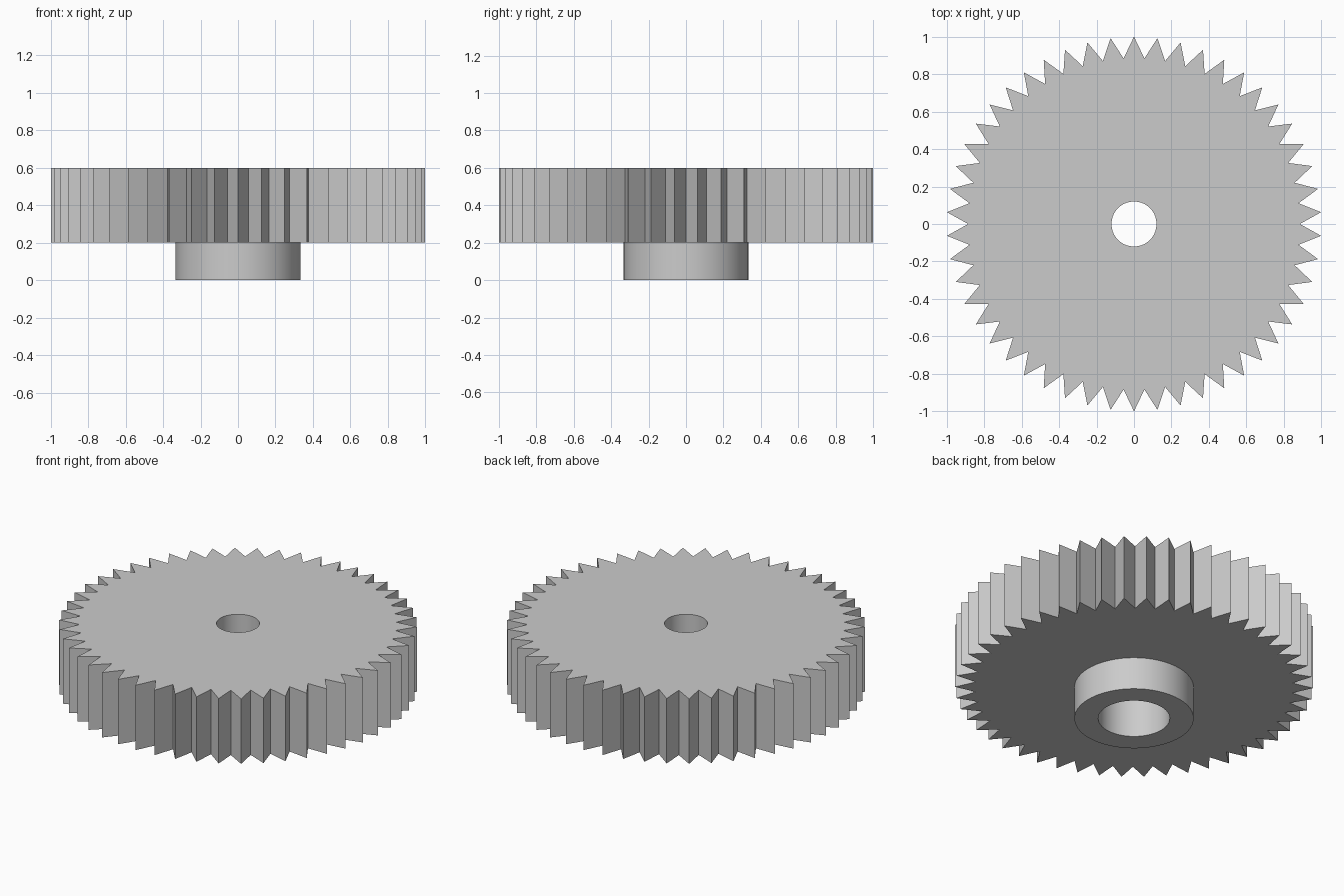
import bpy, bmesh
from math import sin, cos, pi, radians

TEETH = 50
STEPS = TEETH * 2          # one tip and one valley per tooth
TIP, VALLEY = 1.0, 0.885

cube = bpy.data.objects.get("Cube")
if cube:
    bpy.data.objects.remove(cube, do_unlink=True)

# Plain grey material
grey = bpy.data.materials.new("plain grey")
grey.use_nodes = True
colour = (0.6, 0.6, 0.6, 1.0)
grey.diffuse_color = colour
bsdf = next(n for n in grey.node_tree.nodes if n.type == 'BSDF_PRINCIPLED')
bsdf.inputs["Base Color"].default_value = colour

bm = bmesh.new()


def ring(z, even_radius, odd_radius=None):
    """Loop of vertices, starting at +y; two radii give a toothed outline."""
    radii = (even_radius, odd_radius or even_radius)
    return [bm.verts.new((radii[i % 2] * sin(2 * pi * i / STEPS),
                          radii[i % 2] * cos(2 * pi * i / STEPS), z))
            for i in range(STEPS)]


# Closed cross-section: shaft hole, toothed wheel, hub, wider hub bore
section = [
    ring(0.6, 0.12),
    ring(0.6, TIP, VALLEY),
    ring(0.2, TIP, VALLEY),
    ring(0.2, 0.333),
    ring(0.0, 0.333),
    ring(0.0, 0.2),
    ring(0.35, 0.2),
    ring(0.35, 0.12),
]
for a, b in zip(section, section[1:] + section[:1]):
    for i in range(STEPS):
        j = (i + 1) % STEPS
        bm.faces.new((a[i], a[j], b[j], b[i]))
bmesh.ops.recalc_face_normals(bm, faces=bm.faces)

mesh = bpy.data.meshes.new("gear_wheel_with_hub")
bm.to_mesh(mesh)
bm.free()
mesh.materials.append(grey)
gear = bpy.data.objects.new("gear_wheel_with_hub", mesh)
bpy.context.collection.objects.link(gear)

# Smooth round walls, crisp teeth and rims
bpy.ops.object.select_all(action='DESELECT')
gear.select_set(True)
bpy.context.view_layer.objects.active = gear
bpy.ops.object.shade_smooth_by_angle(angle=radians(30))
